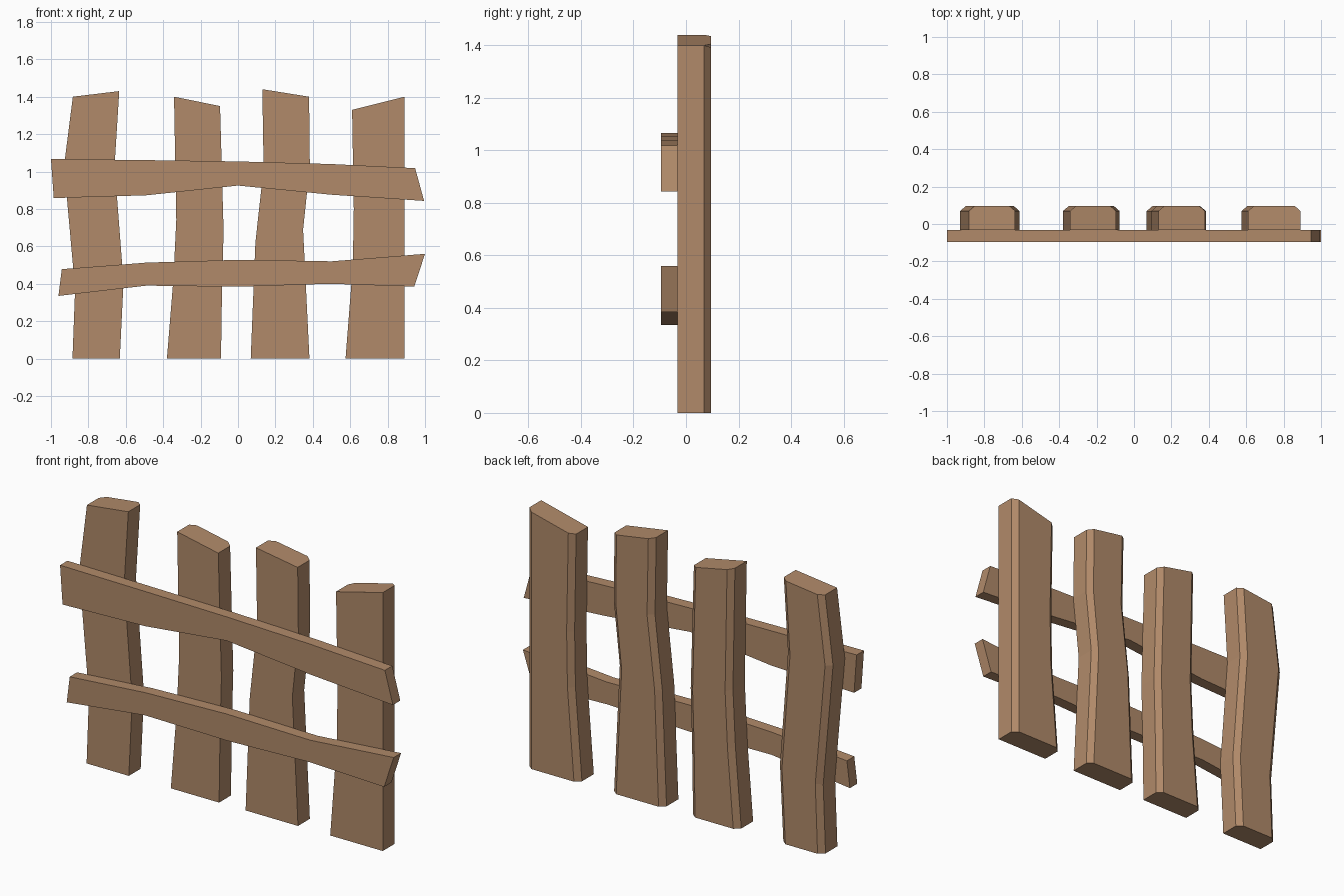
import bpy, bmesh
from mathutils import Vector

if "Cube" in bpy.data.objects:
    bpy.data.objects.remove(bpy.data.objects["Cube"])

wood = bpy.data.materials.new("weathered_brown_wood")
wood.diffuse_color = (0.44, 0.255, 0.143, 1)
wood.use_nodes = True
wood.node_tree.nodes["Principled BSDF"].inputs["Base Color"].default_value = wood.diffuse_color


def plank(name, rows, y0, y1, bevel=0.0):
    """Loft a board through pairs of outline points (x, z); bevel cuts the two long back edges."""
    bm = bmesh.new()
    rings = []
    for a, b in rows:
        a, b = Vector((a[0], 0, a[1])), Vector((b[0], 0, b[1]))
        d = (b - a).normalized() * bevel
        pts = [(a, y0), (b, y0), (b, y1 - bevel * 0.85)]
        if bevel:
            pts += [(b - d, y1), (a + d, y1)]
        pts.append((a, y1 - bevel * 0.85))
        rings.append([bm.verts.new((p.x, y, p.z)) for p, y in pts])
    n = len(rings[0])
    for r, s in zip(rings, rings[1:]):
        for i in range(n):
            j = (i + 1) % n
            bm.faces.new((r[i], r[j], s[j], s[i]))
    bm.faces.new(rings[0])
    bm.faces.new(rings[-1])
    bmesh.ops.recalc_face_normals(bm, faces=bm.faces)
    mesh = bpy.data.meshes.new(name)
    bm.to_mesh(mesh)
    bm.free()
    mesh.materials.append(wood)
    bpy.context.collection.objects.link(bpy.data.objects.new(name, mesh))


# Upright pickets: (left point, right point) from the ground up
pickets = [
    [((-.885, 0), (-.632, 0)), ((-.871, .37), (-.612, .41)),
     ((-.93, 1.03), (-.66, 1.03)), ((-.883, 1.4), (-.635, 1.43))],
    [((-.38, 0), (-.091, 0)), ((-.345, .43), (-.085, .4)),
     ((-.33, .74), (-.077, .68)), ((-.342, 1.4), (-.096, 1.35))],
    [((.068, 0), (.382, 0)), ((.093, .62), (.348, .69)),
     ((.137, 1.02), (.384, 1.03)), ((.13, 1.44), (.38, 1.4))],
    [((.575, 0), (.89, 0)), ((.614, .5), (.89, .5)),
     ((.619, .8), (.89, .8)), ((.61, 1.33), (.89, 1.4))],
]
for i, rows in enumerate(pickets):
    plank(f"picket_{i + 1}", rows, -.032, .095, .03)

# Cross rails on the front: (top point, bottom point) from left to right
plank("upper_rail", [((-1, 1.067), (-.985, .858)), ((-.49, 1.061), (-.49, .873)),
                     ((0, 1.054), (0, .925)), ((.5, 1.04), (.5, .876)),
                     ((.947, 1.018), (.995, .843))], -.095, -.032)
plank("lower_rail", [((-.942, .478), (-.96, .335)), ((-.49, .513), (-.49, .39)),
                     ((0, .528), (0, .384)), ((.5, .52), (.49, .4)),
                     ((1, .56), (.942, .385))], -.095, -.032)
